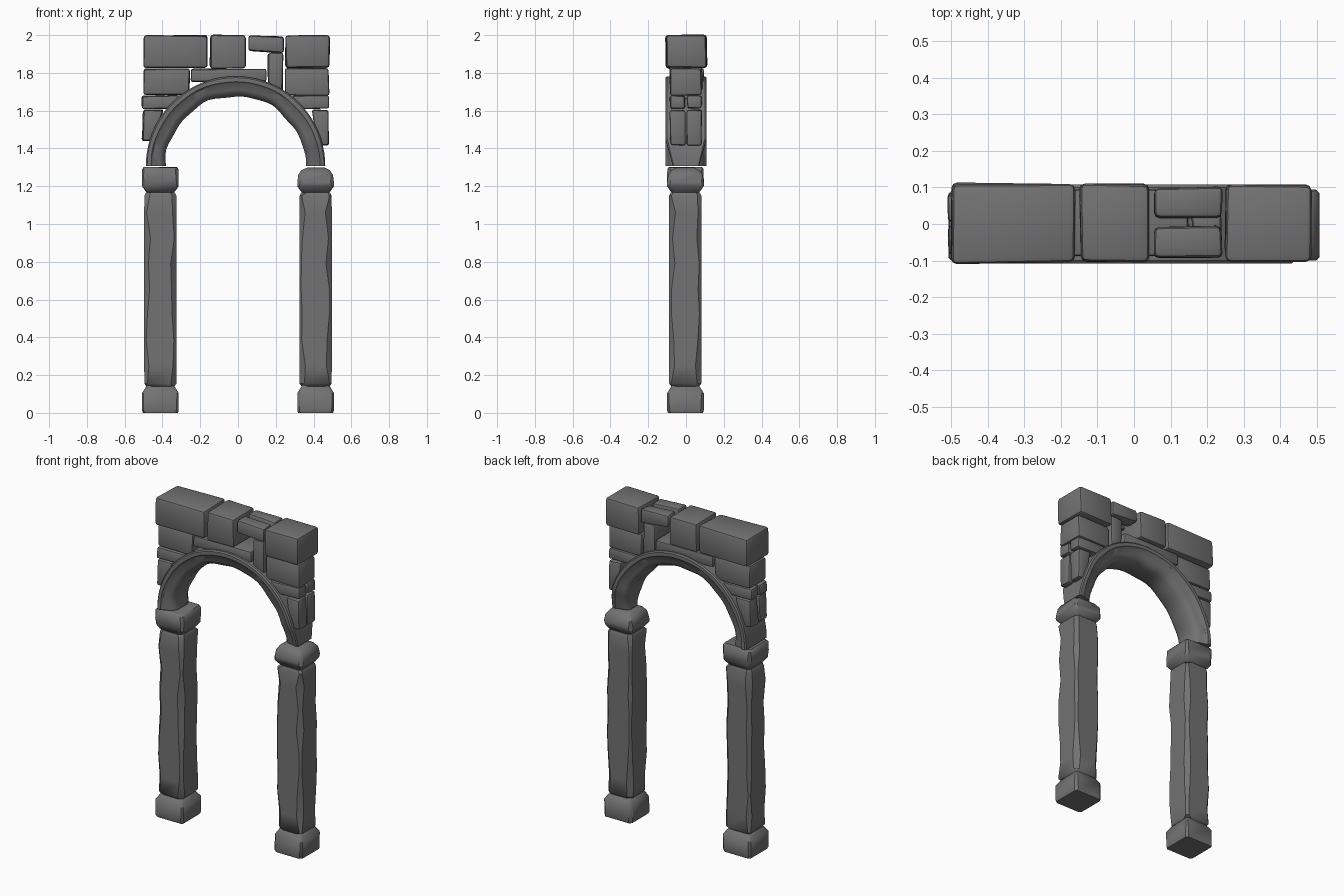
import bpy, bmesh, math, random
from mathutils import Vector

random.seed(7)
if "Cube" in bpy.data.objects:
    bpy.data.objects.remove(bpy.data.objects["Cube"])

stone_grey = bpy.data.materials.new("stone grey")
stone_grey.use_nodes = True
GREY = (0.17, 0.17, 0.17, 1)
stone_grey.diffuse_color = GREY
bsdf = next(n for n in stone_grey.node_tree.nodes if n.type == 'BSDF_PRINCIPLED')
bsdf.inputs["Base Color"].default_value = GREY
bsdf.inputs["Roughness"].default_value = 0.9


def finish(name, bm, angle=40):
    bmesh.ops.recalc_face_normals(bm, faces=bm.faces)
    mesh = bpy.data.meshes.new(name)
    bm.to_mesh(mesh)
    bm.free()
    obj = bpy.data.objects.new(name, mesh)
    bpy.context.collection.objects.link(obj)
    mesh.materials.append(stone_grey)
    bpy.ops.object.select_all(action='DESELECT')
    obj.select_set(True)
    bpy.context.view_layer.objects.active = obj
    bpy.ops.object.shade_smooth_by_angle(angle=math.radians(angle))
    return obj


def loft(bm, rings, closed_ends=True):
    """Skin a list of rings, each holding the same number of points."""
    rows = [[bm.verts.new(p) for p in ring] for ring in rings]
    n = len(rows[0])
    for a, b in zip(rows, rows[1:]):
        for i in range(n):
            bm.faces.new((a[i], a[(i + 1) % n], b[(i + 1) % n], b[i]))
    if closed_ends:
        bm.faces.new(rows[0])
        bm.faces.new(rows[-1])


def block(name, quad, y0, y1, bevel=0.014, wear=0.008):
    """Worn block: a four-sided front outline pushed from y0 to y1."""
    bm = bmesh.new()
    centre = Vector((sum(p[0] for p in quad) / 4, (y0 + y1) / 2, sum(p[1] for p in quad) / 4))
    rings = []
    for y in (y0, y1):
        ring = []
        for x, z in quad:
            p = Vector((x, y, z))
            for k in range(3):
                p[k] -= math.copysign(random.uniform(0, wear), p[k] - centre[k])
            ring.append(p)
        rings.append(ring)
    loft(bm, rings)
    bmesh.ops.bevel(bm, geom=bm.edges[:], offset=bevel, segments=2,
                    profile=0.5, affect='EDGES')
    finish(name, bm)


def box(name, x0, x1, z0, z1, y0, y1, **kw):
    block(name, [(x0, z0), (x1, z0), (x1, z1), (x0, z1)], y0, y1, **kw)


def square_ring(cx, cy, z, half, chips, lift=0.0):
    """Square section with its four corners chipped off by differing amounts."""
    pts = []
    for (sx, sy), c in zip(((1, 1), (-1, 1), (-1, -1), (1, -1)), chips):
        a = (cx + sx * half, cy + sy * (half - c), z - lift * c)
        b = (cx + sx * (half - c), cy + sy * half, z - lift * c)
        pts += [a, b] if sx * sy > 0 else [b, a]
    return pts


def chips(low, high):
    return [random.uniform(low, high) for _ in range(4)]


def pillar_part(name, cx, cy, sections, low, high, lift=0.0):
    bm = bmesh.new()
    loft(bm, [square_ring(cx, cy, z, h, chips(low, high), lift if i == len(sections) - 1 else 0)
              for i, (z, h) in enumerate(sections)])
    finish(name, bm, 38)


# Pillars: base, worn shaft and capital on each side
for side, s in (("right", -1), ("left", 1)):
    cx = 0.411 * s
    pillar_part(side + "_base", cx, -0.003,
                [(0, 0.093), (0.012, 0.097), (0.105, 0.097), (0.135, 0.078), (0.147, 0.07)],
                0.008, 0.018)
    shaft = [(0.14, 0.074), (0.155, 0.085)]
    shaft += [(0.25 + 0.135 * i, 0.0855) for i in range(7)]
    shaft += [(1.15, 0.085), (1.167, 0.076)]
    pillar_part(side + "_shaft", cx, -0.004, shaft, 0.009, 0.034)
    if s < 0:
        top = [(1.24, 0.097), (1.29, 0.096), (1.305, 0.088)]
    else:
        top = [(1.22, 0.097), (1.26, 0.092), (1.285, 0.075), (1.302, 0.045)]
    pillar_part(side + "_capital", cx, -0.003,
                [(1.165, 0.07), (1.175, 0.08), (1.2, 0.097)] + top, 0.008, 0.02, 0.3)

# Arch: a moulded profile of radius and depth swept over a half circle
half_profile = [(0.475, 0.1), (0.468, 0.108), (0.447, 0.108), (0.438, 0.098),
                (0.405, 0.09), (0.385, 0.078), (0.37, 0.05)]
profile = [(r, -y) for r, y in half_profile] + [(r, y) for r, y in reversed(half_profile)]
STEPS = 40
rings = []
for i in range(STEPS + 1):
    t = math.pi * i / STEPS
    wobble = 0.004 * math.sin(7 * t) + 0.003 * math.sin(13 * t + 1)
    # the left foot is broken to a narrower tip
    pinch = 1 - 0.35 * max(0, 1 - i / 4)
    ring = []
    for r, y in profile:
        r += wobble * (0.475 - r) / 0.1
        ring.append((-0.013 + r * math.cos(t), y * pinch, 1.307 + r * math.sin(t)))
    rings.append(ring)
bm = bmesh.new()
loft(bm, rings)
finish("arch", bm, 35)

# Top course
box("top_stone_right", -0.502, -0.155, 1.823, 2.003, -0.112, 0.116, bevel=0.016)
box("top_stone_middle", -0.152, 0.049, 1.818, 2.003, -0.108, 0.112, bevel=0.016)
box("top_stone_left", 0.247, 0.492, 1.823, 2.003, -0.106, 0.112, bevel=0.016)
for name, y0, y1 in (("front", -0.094, -0.002), ("back", 0.011, 0.104)):
    block("small_top_stone_" + name,
          [(0.05, 1.915), (0.244, 1.9), (0.244, 1.995), (0.05, 2.003)], y0, y1)

# Stones over the arch
box("lintel_stone", -0.252, 0.152, 1.748, 1.825, -0.095, 0.095, bevel=0.01)
box("upright_stone", 0.155, 0.242, 1.69, 1.908, -0.09, 0.09)

# Shoulder courses
box("upper_shoulder_right", -0.502, -0.254, 1.678, 1.827, -0.087, 0.087)
box("upper_shoulder_left", 0.244, 0.485, 1.678, 1.827, -0.087, 0.087)
for name, y0, y1 in (("front", -0.088, -0.001), ("back", 0.001, 0.088)):
    box("middle_shoulder_right_" + name, -0.512, -0.31, 1.607, 1.682, y0, y1, bevel=0.012)
    box("middle_shoulder_left_" + name, 0.28, 0.485, 1.607, 1.682, y0, y1, bevel=0.012)
    block("lower_shoulder_right_" + name,
          [(-0.512, 1.435), (-0.44, 1.435), (-0.39, 1.608), (-0.505, 1.608)], y0, y1, bevel=0.012)
    block("lower_shoulder_left_" + name,
          [(0.415, 1.413), (0.485, 1.413), (0.483, 1.608), (0.385, 1.608)], y0, y1, bevel=0.012)
